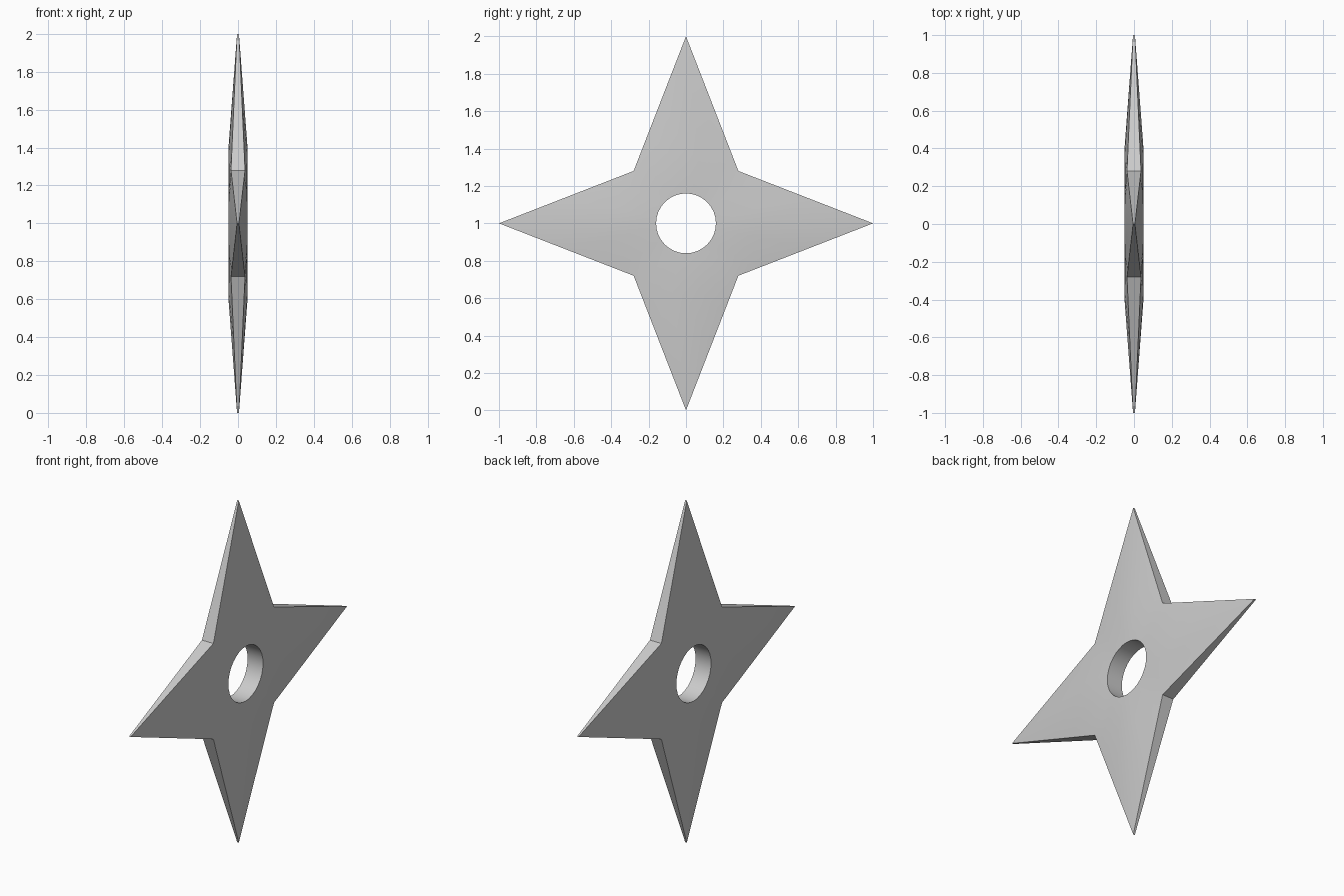
import bpy, bmesh
from math import sin, cos, pi

if "Cube" in bpy.data.objects:
    bpy.data.objects.remove(bpy.data.objects["Cube"])

N = 32                 # spokes around the star (8 per blade)
HOLE_R = 0.16
NOTCH = 0.28           # y and z offset of the inner corners
K = NOTCH / (1 - NOTCH)


def spoke(i):
    """(radius, half thickness) at hole rim, shoulder and cutting edge."""
    j = i % (N // 4)
    a = min(j, N // 4 - j) * 2 * pi / N          # angle from nearest blade axis
    r = K / (sin(a) + K * cos(a))
    edge = 0.005 + 0.032 * (1 - r * cos(a)) / (1 - NOTCH)
    blend = a / (pi / 4)
    return [(HOLE_R, 0.05), (0.39 - 0.11 * blend, 0.051 - 0.005 * blend), (r, edge)]


bm = bmesh.new()
loops = []
for i in range(N):
    a = 2 * pi * i / N
    prof = spoke(i)
    # closed cross-section: front rim -> edge, back edge -> rim
    section = [(r, h) for r, h in prof] + [(r, -h) for r, h in reversed(prof)]
    loops.append([bm.verts.new((h, r * cos(a), 1 + r * sin(a))) for r, h in section])

# Skin neighbouring spokes all the way round
for i in range(N):
    p, q = loops[i], loops[(i + 1) % N]
    for k in range(6):
        m = (k + 1) % 6
        bm.faces.new((p[k], p[m], q[m], q[k]))
bmesh.ops.recalc_face_normals(bm, faces=bm.faces)

mesh = bpy.data.meshes.new("throwing_star")
bm.to_mesh(mesh)
bm.free()
star = bpy.data.objects.new("throwing_star", mesh)
bpy.context.collection.objects.link(star)

# Smooth domed faces, crisp cutting edges
bpy.context.view_layer.objects.active = star
star.select_set(True)
bpy.ops.object.shade_smooth_by_angle(angle=pi / 6)
